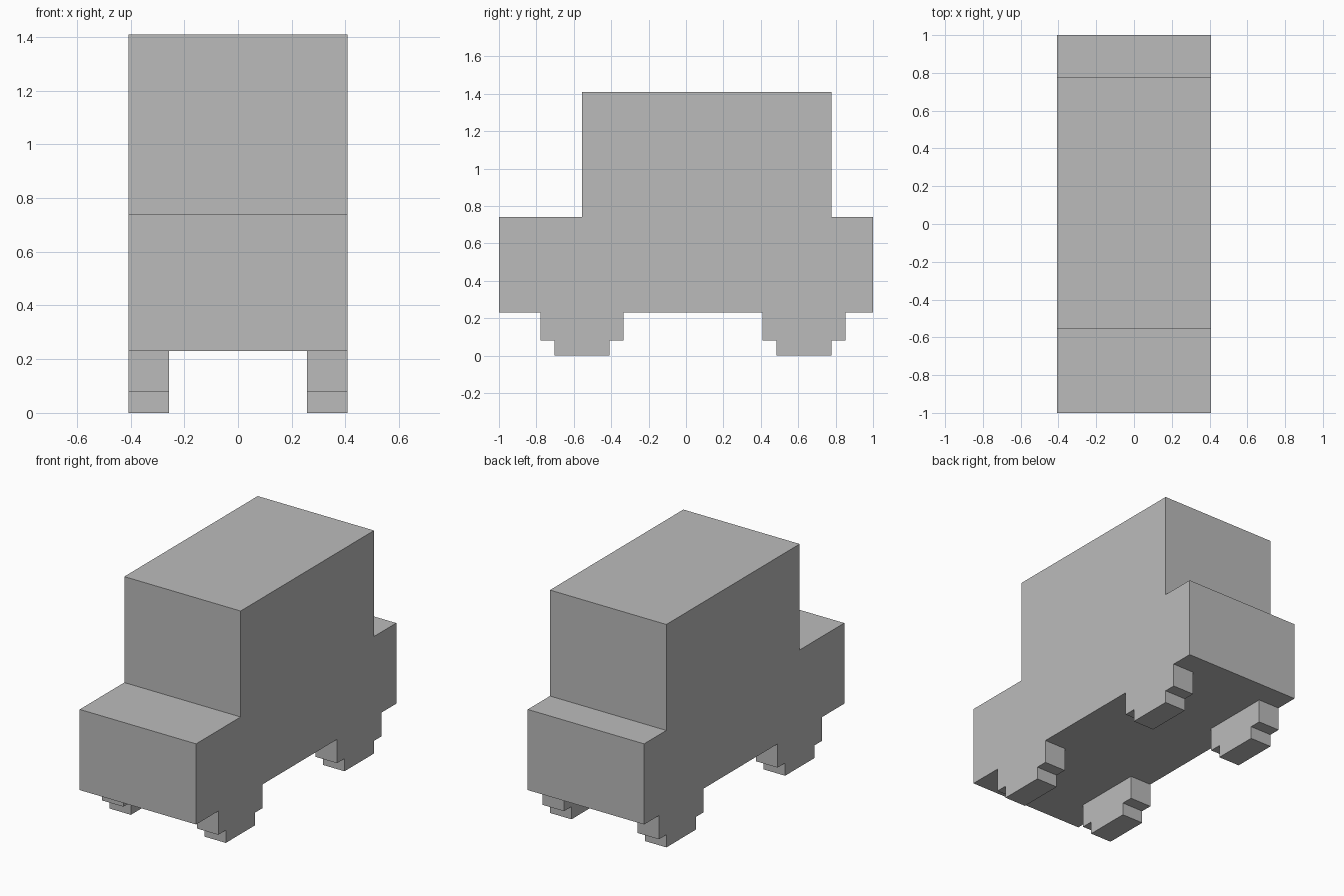
import bpy
import bmesh

cube = bpy.data.objects.get("Cube")
if cube:
    bpy.data.objects.remove(cube, do_unlink=True)

HALF_WIDTH = 0.407
WHEEL_WIDTH = 0.15
FLOOR = 0.23

grey = bpy.data.materials.new("plain grey")
grey.use_nodes = True
colour = (0.5, 0.5, 0.5, 1)
grey.diffuse_color = colour
grey.node_tree.nodes["Principled BSDF"].inputs["Base Color"].default_value = colour


def extrude_profile(name, profile, x0, x1):
    """Extrude a (y, z) side profile along x."""
    bm = bmesh.new()
    face = bm.faces.new([bm.verts.new((x0, y, z)) for y, z in profile])
    result = bmesh.ops.extrude_face_region(bm, geom=[face])
    verts = [v for v in result["geom"] if isinstance(v, bmesh.types.BMVert)]
    bmesh.ops.translate(bm, verts=verts, vec=(x1 - x0, 0, 0))
    bmesh.ops.recalc_face_normals(bm, faces=bm.faces)
    mesh = bpy.data.meshes.new(name)
    bm.to_mesh(mesh)
    bm.free()
    mesh.materials.append(grey)
    obj = bpy.data.objects.new(name, mesh)
    bpy.context.collection.objects.link(obj)
    return obj


# Car body: bonnet, cabin and short boot in one outline
extrude_profile("body", [
    (-1, FLOOR), (1, FLOOR), (1, 0.74), (0.778, 0.74),
    (0.778, 1.41), (-0.555, 1.41), (-0.555, 0.74), (-1, 0.74),
], -HALF_WIDTH, HALF_WIDTH)


# Stepped wheels, flush with the body sides
def wheel(name, y, x0, x1):
    step, tread, shoulder = 0.08, 0.147, 0.222
    extrude_profile(name, [
        (y - tread, 0), (y + tread, 0), (y + tread, step), (y + shoulder, step),
        (y + shoulder, FLOOR), (y - shoulder, FLOOR), (y - shoulder, step), (y - tread, step),
    ], x0, x1)


for end, y in (("front", -0.556), ("back", 0.63)):
    wheel(end + "_left_wheel", y, HALF_WIDTH - WHEEL_WIDTH, HALF_WIDTH)
    wheel(end + "_right_wheel", y, -HALF_WIDTH, WHEEL_WIDTH - HALF_WIDTH)
